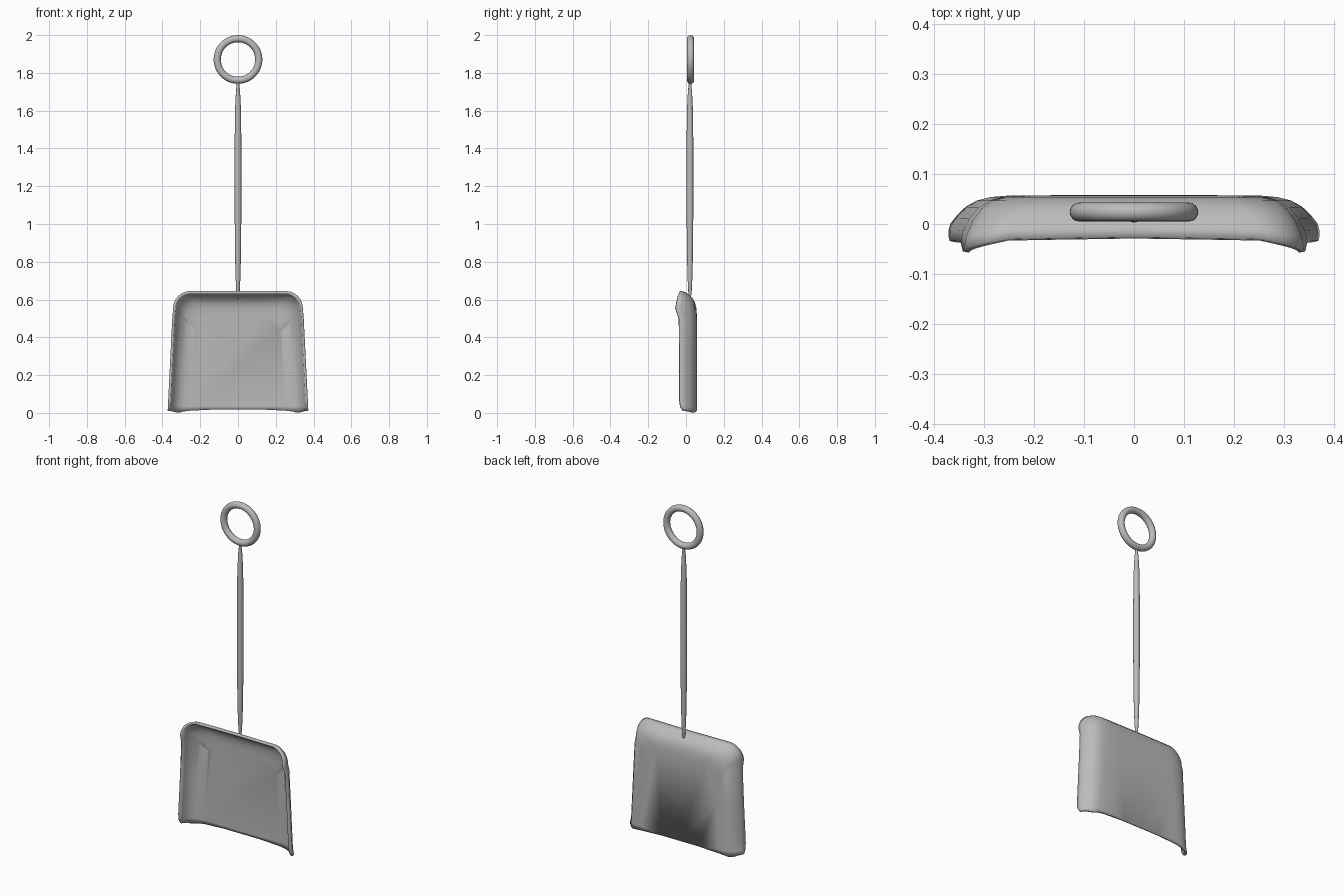
import bpy, bmesh, math

cube = bpy.data.objects.get("Cube")
if cube:
    bpy.data.objects.remove(cube, do_unlink=True)

grey = bpy.data.materials.new("grey metal")
grey.use_nodes = True
colour = (0.5, 0.5, 0.5, 1)
grey.diffuse_color = colour
grey.node_tree.nodes["Principled BSDF"].inputs["Base Color"].default_value = colour


def finish(obj, angle):
    obj.data.materials.append(grey)
    bpy.ops.object.select_all(action='DESELECT')
    obj.select_set(True)
    bpy.context.view_layer.objects.active = obj
    bpy.ops.object.shade_smooth_by_angle(angle=math.radians(angle))


def mesh_object(name, bm):
    bmesh.ops.recalc_face_normals(bm, faces=bm.faces)
    mesh = bpy.data.meshes.new(name)
    bm.to_mesh(mesh)
    bm.free()
    obj = bpy.data.objects.new(name, mesh)
    bpy.context.collection.objects.link(obj)
    return obj


def arch(inset, y, foot, rim):
    """Half outline of the pan from bottom corner to top centre; rim shapes the front lip."""
    top, corner = 0.645 - inset, 0.09
    pts = []
    for z, lip in ((foot, 0.02), (0.035, 0.005), (0.07, 0), (0.3, 0), (0.5, -0.002)):
        pts.append((0.373 - inset - 0.05 * z, y + lip * rim, z))
    x0 = 0.343 - inset
    for i in range(9):
        a = math.radians(90 * i / 8)
        lip = -0.021 + 0.025 * i / 8
        pts.append((x0 - corner * (1 - math.cos(a)),
                    y + lip * rim, top - corner * (1 - math.sin(a))))
    pts += [(0.13, y + 0.006 * rim, top), (0, y + 0.008 * rim, top)]
    return pts


# Scoop pan: nested arches from the front lip to the flat back
bm = bmesh.new()
rings = []
for inset, y, foot, rim in ((0, -0.034, 0.012, 1), (0.005, -0.012, 0.012, 0.7),
                            (0.018, 0.012, 0.01, 0.3), (0.036, 0.033, 0.004, 0.1),
                            (0.058, 0.047, 0.002, 0), (0.085, 0.054, 0.008, 0),
                            (0.12, 0.057, 0.012, 0)):
    half = arch(inset, y, foot, rim)
    full = [(-x, yy, z) for x, yy, z in half] + half[-2::-1]
    rings.append([bm.verts.new(p) for p in full])
for a, b in zip(rings, rings[1:]):
    for i in range(len(a) - 1):
        bm.faces.new((a[i], a[i + 1], b[i + 1], b[i]))
bottom = [bm.verts.new((x, 0.058, 0.018)) for x in (0.12, 0, -0.12)]
bm.faces.new(rings[-1] + bottom)
pan = mesh_object("scoop_pan", bm)
shell = pan.modifiers.new("thickness", 'SOLIDIFY')
shell.thickness = 0.013
shell.offset = -1
finish(pan, 50)

# Handle: slim rod tapered at both ends
bm = bmesh.new()
SIDES = 16
loops = []
for z, r in ((0.6, 0.003), (0.64, 0.009), (0.72, 0.013), (0.85, 0.016), (1.1, 0.018),
             (1.4, 0.018), (1.6, 0.016), (1.7, 0.011), (1.74, 0.007), (1.765, 0.013)):
    loops.append([bm.verts.new((r * math.cos(i * math.tau / SIDES),
                                0.021 + r * math.sin(i * math.tau / SIDES), z))
                  for i in range(SIDES)])
for a, b in zip(loops, loops[1:]):
    for i in range(SIDES):
        j = (i + 1) % SIDES
        bm.faces.new((a[i], a[j], b[j], b[i]))
bm.faces.new(loops[0])
bm.faces.new(loops[-1])
finish(mesh_object("handle", bm), 50)

# Hanging ring
bpy.ops.mesh.primitive_torus_add(major_radius=0.11, minor_radius=0.019, major_segments=48,
                                 minor_segments=16, location=(0, 0.024, 1.871),
                                 rotation=(math.pi / 2, 0, 0))
ring = bpy.context.object
ring.name = "hanging_ring"
finish(ring, 60)
